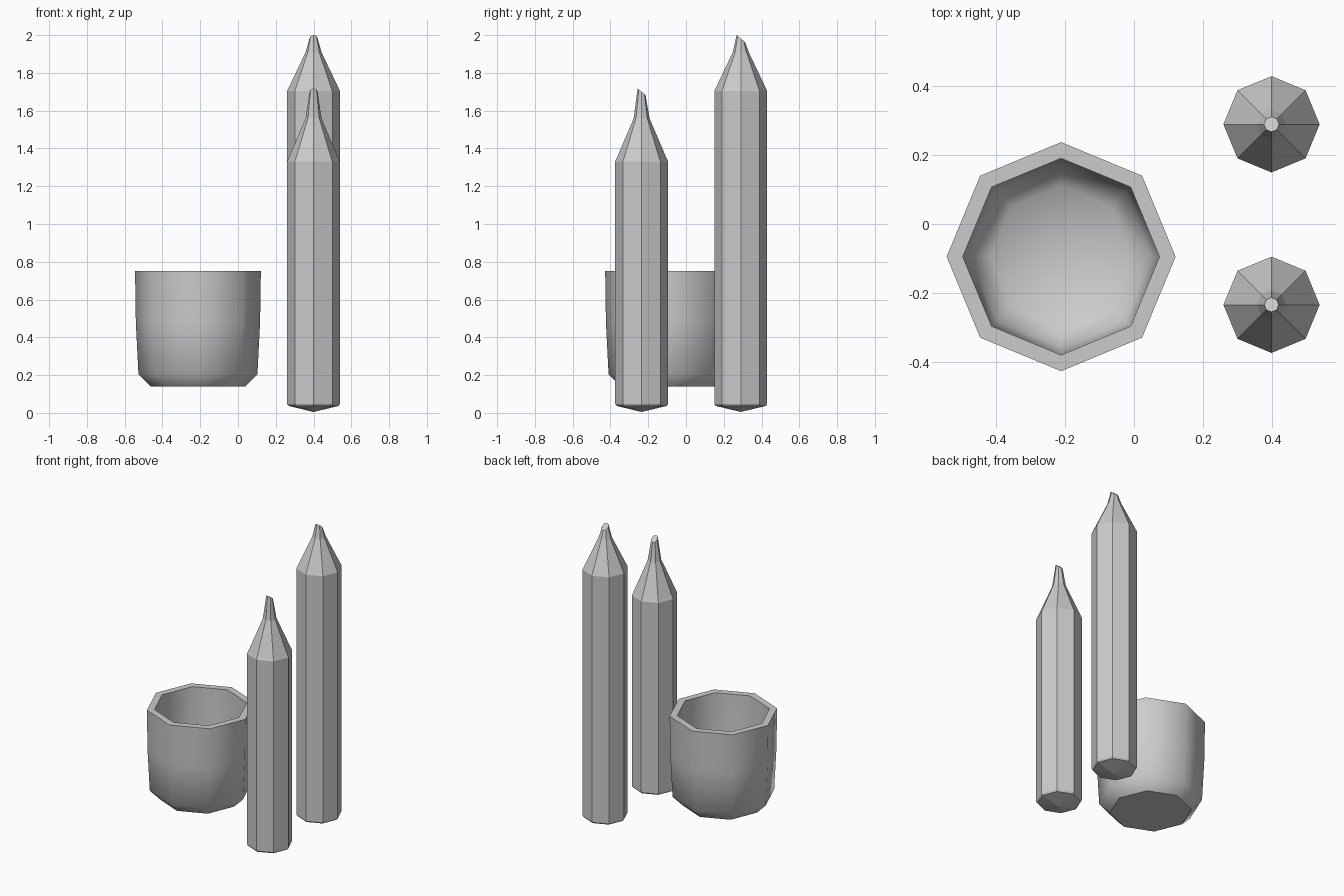
import bpy, bmesh, math

if "Cube" in bpy.data.objects:
    bpy.data.objects.remove(bpy.data.objects["Cube"])

SIDES = 8


def lathe(name, profile, loc, slant=0.0, close_end=True):
    """Eight-sided lathe of (radius, z) points; radius 0 makes a centre point.
    slant tilts the last ring downwards towards +y."""
    bm = bmesh.new()
    rings = []
    for i, (r, z) in enumerate(profile):
        if r == 0:
            rings.append([bm.verts.new((0, 0, z))])
            continue
        k = slant if i == len(profile) - 1 else 0
        ring = []
        for s in range(SIDES):
            a = 2 * math.pi * s / SIDES
            y = r * math.sin(a)
            ring.append(bm.verts.new((r * math.cos(a), y, z - k * y)))
        rings.append(ring)
    for a, b in zip(rings, rings[1:]):
        for s in range(SIDES):
            t = (s + 1) % SIDES
            if len(a) == 1:
                bm.faces.new((a[0], b[t], b[s]))
            elif len(b) == 1:
                bm.faces.new((a[s], a[t], b[0]))
            else:
                bm.faces.new((a[s], a[t], b[t], b[s]))
    for ring in (rings[0], rings[-1]):
        if len(ring) > 1 and close_end:
            bm.faces.new(ring)
    bmesh.ops.recalc_face_normals(bm, faces=bm.faces)
    mesh = bpy.data.meshes.new(name)
    bm.to_mesh(mesh)
    bm.free()
    ob = bpy.data.objects.new(name, mesh)
    ob.location = (loc[0], loc[1], 0)
    bpy.context.collection.objects.link(ob)
    return ob


def smooth(ob, degrees):
    bpy.ops.object.select_all(action='DESELECT')
    ob.select_set(True)
    bpy.context.view_layer.objects.active = ob
    bpy.ops.object.shade_smooth_by_angle(angle=math.radians(degrees))


def candle(name, loc, shoulder, neck, tip):
    # pointed base, long shaft, bevelled shoulder, tapered slanted wick
    return lathe(name, [(0, 0.005), (0.133, 0.037), (0.14, 0.048),
                        (0.14, shoulder), (0.133, shoulder + 0.014),
                        neck, tip], loc, slant=0.85)


# Candles
candle("tall_candle", (0.40, 0.29), 1.705, (0.042, 1.91), (0.022, 1.982))
candle("short_candle", (0.40, -0.235), 1.332, (0.042, 1.56), (0.021, 1.70))

# Hollow cup: flat base, outer wall, rim, inner wall, rounded floor
cup = lathe("cup", [(0.25, 0.14), (0.315, 0.205), (0.329, 0.48),
                    (0.333, 0.75), (0.286, 0.75), (0.282, 0.50),
                    (0.265, 0.25), (0.205, 0.195), (0, 0.19)], (-0.212, -0.095))
smooth(cup, 50)
# Base and rim stay crisp
for edge in cup.data.edges:
    z = [cup.data.vertices[v].co.z for v in edge.vertices]
    if abs(z[0] - z[1]) < 1e-4 and (abs(z[0] - 0.14) < 1e-3 or abs(z[0] - 0.75) < 1e-3):
        edge.use_edge_sharp = True
smooth_floor = cup.data
for edge in smooth_floor.edges:
    z = [smooth_floor.vertices[v].co.z for v in edge.vertices]
    if max(z) < 0.26 and min(z) > 0.18 and 0.205 not in [round(v, 3) for v in z]:
        edge.use_edge_sharp = False
